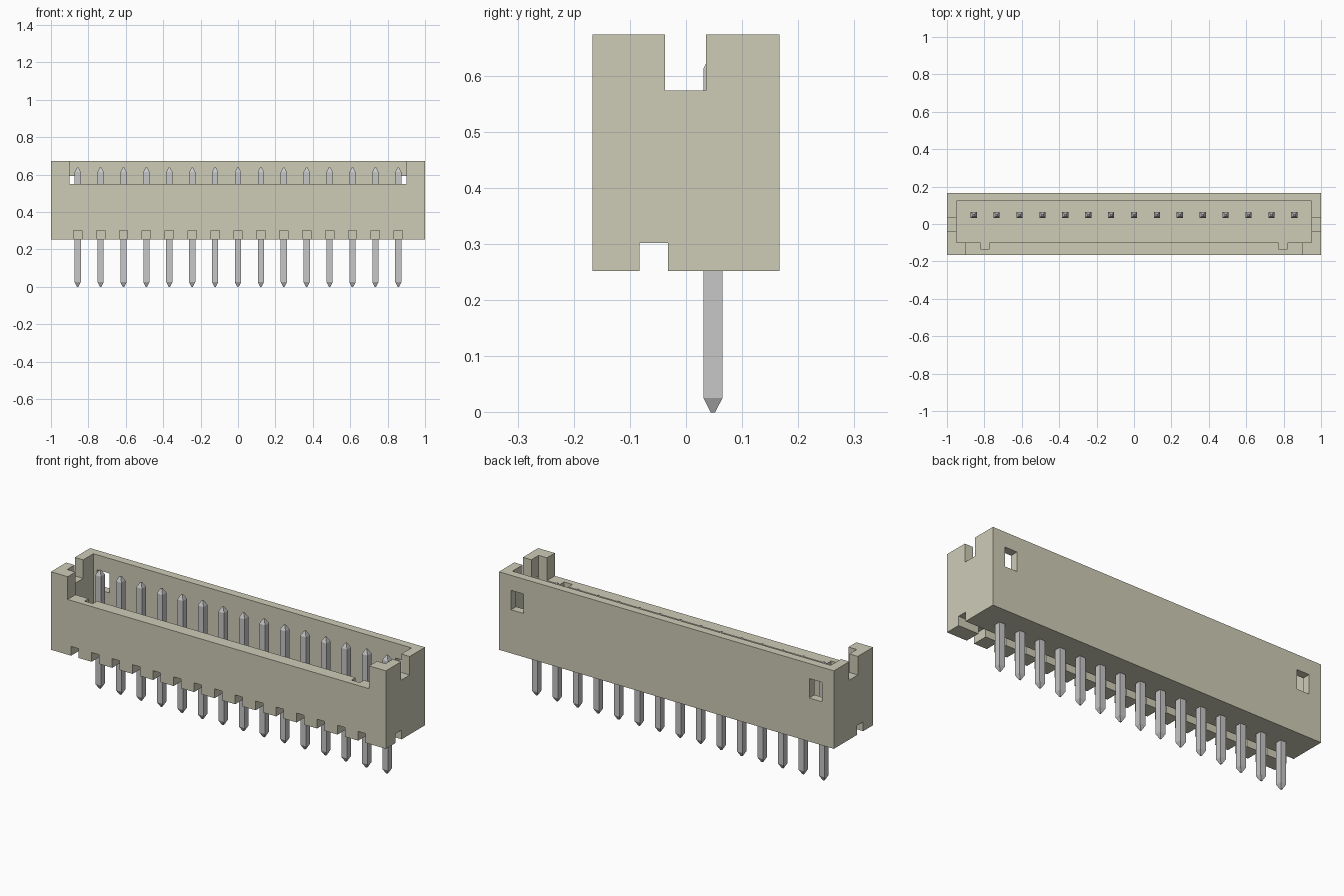
import bpy, bmesh

default = bpy.data.objects.get("Cube")
if default:
    bpy.data.objects.remove(default, do_unlink=True)


def material(name, rgb, rough):
    m = bpy.data.materials.new(name)
    m.use_nodes = True
    m.diffuse_color = (*rgb, 1)
    bsdf = next(n for n in m.node_tree.nodes if n.type == 'BSDF_PRINCIPLED')
    bsdf.inputs["Base Color"].default_value = (*rgb, 1)
    bsdf.inputs["Roughness"].default_value = rough
    return m


beige = material("beige plastic", (0.617, 0.604, 0.474), 0.6)
grey = material("grey metal", (0.57, 0.57, 0.57), 0.4)


def mesh_object(name, bm):
    bmesh.ops.recalc_face_normals(bm, faces=bm.faces)
    mesh = bpy.data.meshes.new(name)
    bm.to_mesh(mesh)
    bm.free()
    obj = bpy.data.objects.new(name, mesh)
    bpy.context.scene.collection.objects.link(obj)
    return obj


def box(name, x, y, z):
    """Box from (min, max) ranges on each axis."""
    bm = bmesh.new()
    bmesh.ops.create_cube(bm, size=1)
    for v in bm.verts:
        v.co = [r[0] if c < 0 else r[1] for c, r in zip(v.co, (x, y, z))]
    return mesh_object(name, bm)


def cut(target, x, y, z):
    """Subtract a box from the target and discard the cutter."""
    cutter = box("cutter", x, y, z)
    cutter.hide_render = True
    mod = target.modifiers.new("cut", 'BOOLEAN')
    mod.operation = 'DIFFERENCE'
    mod.solver = 'EXACT'
    mod.object = cutter
    bpy.context.view_layer.objects.active = target
    bpy.ops.object.modifier_apply(modifier=mod.name)
    bpy.data.objects.remove(cutter, do_unlink=True)


PINS = 15
PITCH = 1.714 / (PINS - 1)
pin_x = [(i - (PINS - 1) / 2) * PITCH for i in range(PINS)]
BOTTOM, TOP, FLOOR = 0.252, 0.673, 0.352

# Housing block with its open cavity
housing = box("housing", (-1, 1), (-0.167, 0.167), (BOTTOM, TOP))
cut(housing, (-0.95, 0.95), (-0.1, 0.123), (FLOOR, 0.8))
# Lowered front wall and notches in the end walls
cut(housing, (-0.9, 0.9), (-0.3, -0.05), (0.55, 0.8))
cut(housing, (-1.1, 1.1), (-0.037, 0.036), (0.573, 0.8))
for s in (-1, 1):
    # Key groove inside the front wall
    cut(housing, sorted((s * 0.772, s * 0.822)), (-0.135, -0.05), (FLOOR, 0.8))
    # Latch window through the back wall
    cut(housing, sorted((s * 0.853, s * 0.928)), (0.08, 0.3), (0.487, 0.592))
# Lengthwise channel under the base, with a slot to the front at every pin
cut(housing, (-1.1, 1.1), (-0.083, -0.032), (0.1, 0.302))
for x in pin_x:
    cut(housing, (x - 0.0225, x + 0.0225), (-0.3, -0.06), (0.1, 0.302))
housing.data.materials.clear()
housing.data.materials.append(beige)


# Square pins with tapered ends, lofted from square rings
def pin(name, x, y):
    bm = bmesh.new()
    rings = []
    for z, h in ((0, 0.004), (0.025, 0.0167), (0.613, 0.0167), (0.638, 0.004)):
        rings.append([bm.verts.new((x + a * h, y + b * h, z))
                      for a, b in ((-1, -1), (1, -1), (1, 1), (-1, 1))])
    for lo, hi in zip(rings, rings[1:]):
        for i in range(4):
            j = (i + 1) % 4
            bm.faces.new((lo[i], lo[j], hi[j], hi[i]))
    bm.faces.new(rings[0])
    bm.faces.new(rings[-1])
    obj = mesh_object(name, bm)
    obj.data.materials.append(grey)


for n, x in enumerate(pin_x, 1):
    pin(f"pin_{n:02d}", x, 0.048)
